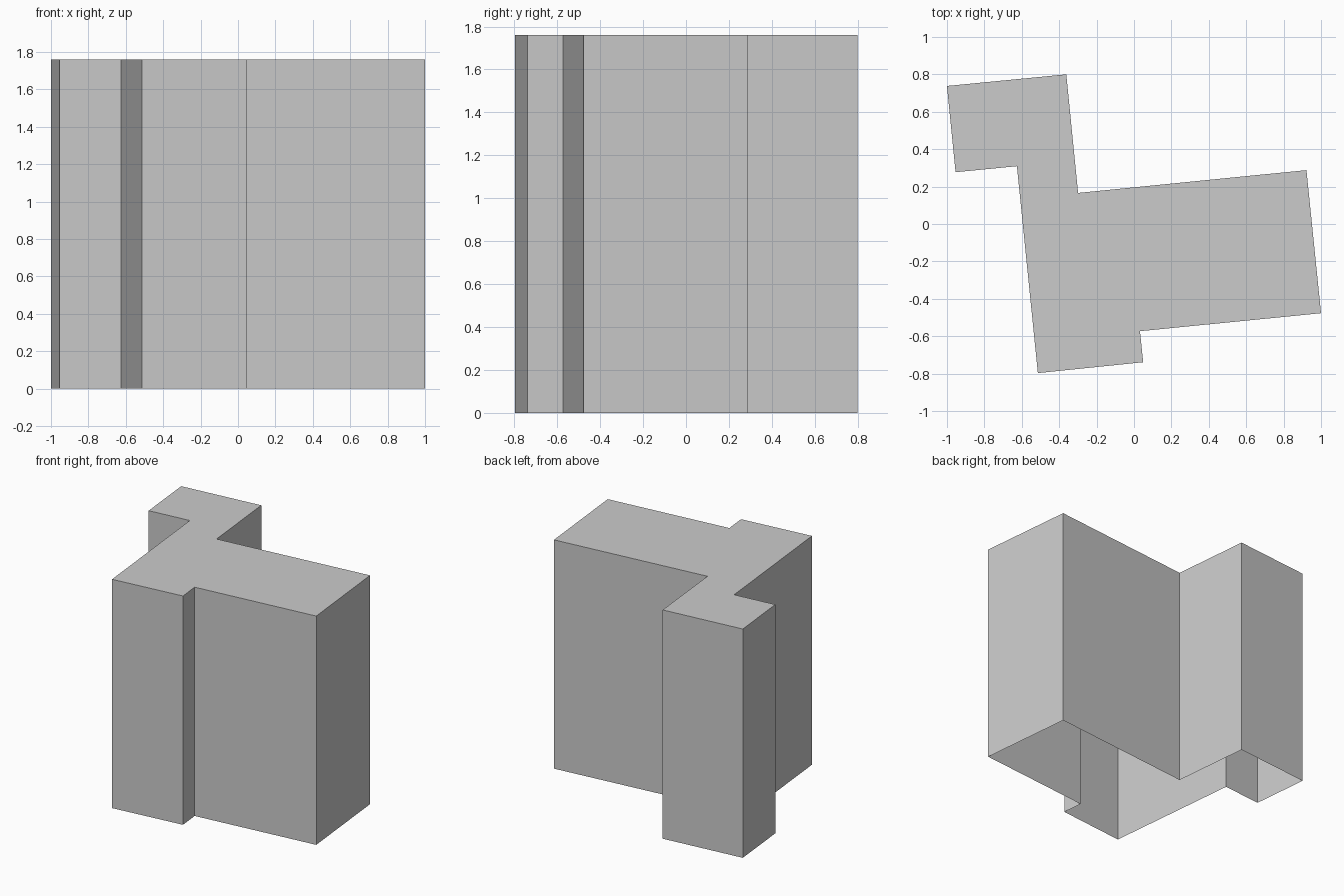
import bpy
import bmesh

if "Cube" in bpy.data.objects:
    bpy.data.objects.remove(bpy.data.objects["Cube"])

HEIGHT = 1.76

# Building footprint, counter-clockwise seen from above
footprint = [
    (-1.0, 0.738), (-0.954, 0.277), (-0.626, 0.309), (-0.514, -0.797),
    (0.049, -0.739), (0.032, -0.573), (1.0, -0.477), (0.922, 0.288),
    (-0.299, 0.166), (-0.362, 0.80),
]

bm = bmesh.new()
low = [bm.verts.new((x, y, 0)) for x, y in footprint]
high = [bm.verts.new((x, y, HEIGHT)) for x, y in footprint]

# Walls
n = len(footprint)
for i in range(n):
    j = (i + 1) % n
    bm.faces.new((low[i], low[j], high[j], high[i]))

# Flat roof; the underside stays open
bm.faces.new(high)

mesh = bpy.data.meshes.new("building_block")
bm.to_mesh(mesh)
bm.free()
building = bpy.data.objects.new("building_block", mesh)
bpy.context.collection.objects.link(building)
